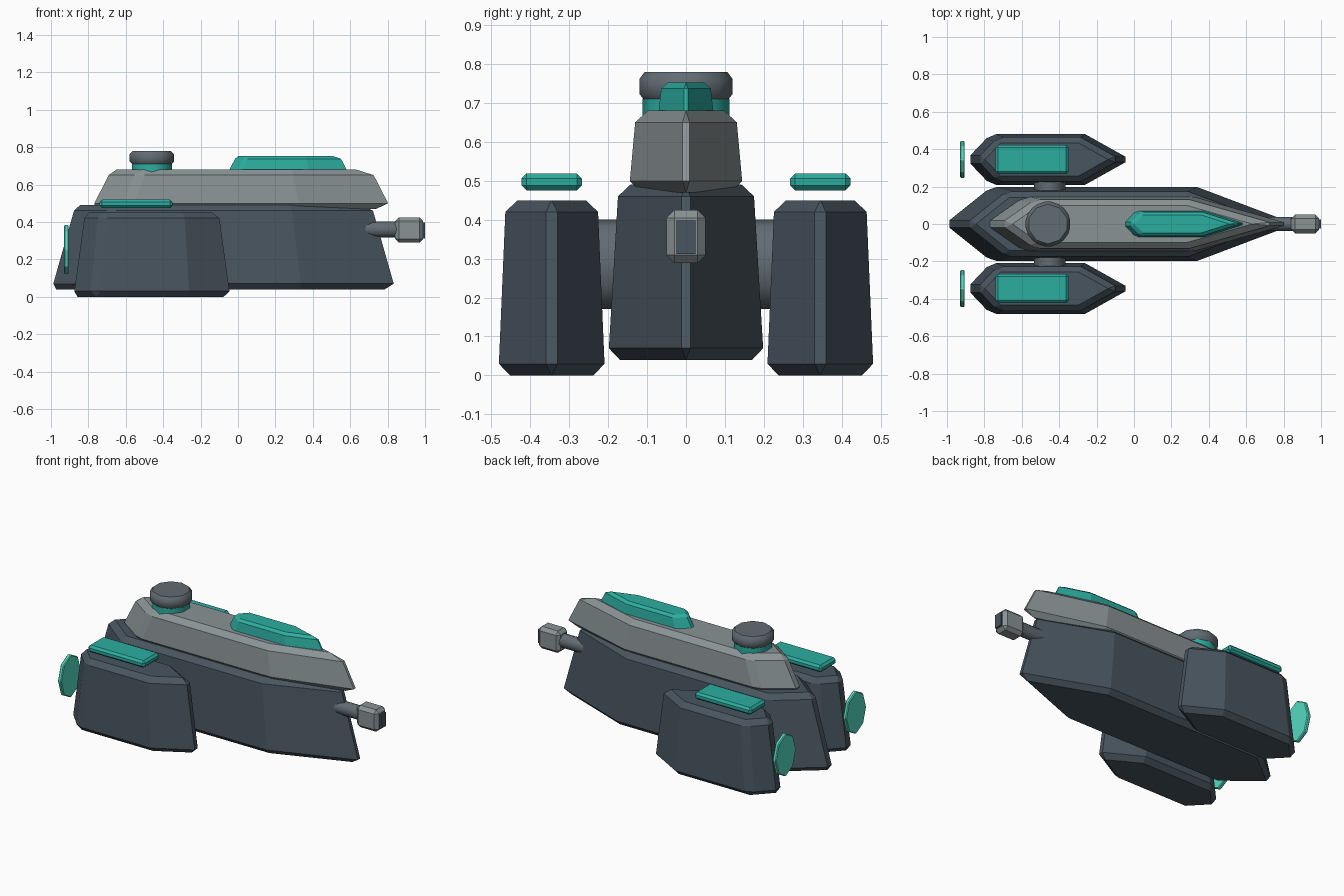
import bpy, math

if "Cube" in bpy.data.objects:
    bpy.data.objects.remove(bpy.data.objects["Cube"])

def material(name, rgb):
    m = bpy.data.materials.new(name)
    m.diffuse_color = (*rgb, 1)
    m.use_nodes = True
    m.node_tree.nodes["Principled BSDF"].inputs["Base Color"].default_value = m.diffuse_color
    return m

DARK = material("dark_plate", (0.065, 0.09, 0.115))
GREY = material("grey_plate", (0.25, 0.29, 0.30))
STEEL = material("steel", (0.12, 0.15, 0.17))
TEAL = material("teal_panel", (0.025, 0.42, 0.35))
GLOW = material("engine_glow", (0.09, 0.70, 0.53))

def finish(ob, name, mat, bevel=0.0):
    ob.name = name
    ob.data.materials.append(mat)
    if bevel:
        b = ob.modifiers.new("bevel", 'BEVEL')
        b.width = bevel
        b.segments = 1
        b.limit_method = 'ANGLE'
        b.angle_limit = math.radians(31)
    return ob

def boat(name, mat, back, c1, c2, tip, hw, z0, z1, taper, bevel, y=0.0):
    """Six-sided pointed prism, tapered towards its top."""
    outline = [(back, 0), (c1, -hw), (c2, -hw), (tip, 0), (c2, hw), (c1, hw)]
    mid = (back + tip) / 2
    verts = [(px, py + y, z0) for px, py in outline]
    verts += [(mid + (px - mid) * taper, py * taper + y, z1) for px, py in outline]
    faces = [tuple(range(5, -1, -1)), tuple(range(6, 12))]
    faces += [(i, (i + 1) % 6, (i + 1) % 6 + 6, i + 6) for i in range(6)]
    me = bpy.data.meshes.new(name)
    me.from_pydata(verts, [], faces)
    ob = bpy.data.objects.new(name, me)
    bpy.context.collection.objects.link(ob)
    return finish(ob, name, mat, bevel)

def apply_scale():
    bpy.ops.object.transform_apply(location=False, rotation=True, scale=True)

def box(name, mat, loc, size, bevel):
    bpy.ops.mesh.primitive_cube_add(size=1, location=loc)
    ob = bpy.context.object
    ob.scale = size
    apply_scale()
    return finish(ob, name, mat, bevel)

def cylinder(name, mat, loc, size, sides, axis='Z', bevel=0.0, smooth=False):
    """size = radii across the axis and the full length, in local x, y, z."""
    rot = {'X': (0, math.pi / 2, 0), 'Y': (math.pi / 2, 0, 0), 'Z': (0, 0, 0)}[axis]
    bpy.ops.mesh.primitive_cylinder_add(vertices=sides, radius=1, depth=1,
                                        location=loc, rotation=rot)
    ob = bpy.context.object
    ob.scale = size
    apply_scale()
    if smooth:
        bpy.ops.object.shade_smooth_by_angle(angle=math.radians(40))
    return finish(ob, name, mat, bevel)

# Main hull, upper deck and canopy
boat("hull", DARK, -1.02, -0.77, 0.34, 0.87, 0.20, 0.04, 0.49, 0.865, 0.03)
boat("upper_deck", GREY, -0.81, -0.60, 0.33, 0.85, 0.147, 0.47, 0.68, 0.87, 0.03)
boat("canopy", TEAL, -0.07, 0.0, 0.38, 0.61, 0.073, 0.655, 0.752, 0.85, 0.015)

# Turret
cylinder("turret_neck", TEAL, (-0.46, 0, 0.685), (0.112, 0.112, 0.05), 10, smooth=True)
cylinder("turret_cap", STEEL, (-0.46, 0, 0.7425), (0.125, 0.125, 0.075), 10,
         bevel=0.018, smooth=True)

# Nose gun
cylinder("gun_barrel", STEEL, (0.75, 0, 0.36), (0.042, 0.038, 0.22), 12, 'X', smooth=True)
box("gun_muzzle", GREY, (0.915, 0, 0.357), (0.15, 0.10, 0.136), 0.02)
box("gun_bore", DARK, (0.985, 0, 0.355), (0.03, 0.05, 0.085), 0)

# Side pods with struts, top panels and rear thrusters
for side, s in (("left", 1), ("right", -1)):
    y = 0.345 * s
    boat(side + "_pod", DARK, -0.90, -0.77, -0.26, -0.015, 0.137, 0.0, 0.45, 0.86, 0.03, y)
    cylinder(side + "_strut", STEEL, (-0.45, 0.20 * s, 0.285), (0.085, 0.115, 0.16), 12,
             'Y', smooth=True)
    box(side + "_top_panel", TEAL, (-0.545, y, 0.497), (0.39, 0.155, 0.044), 0.013)
    cylinder(side + "_thruster", GLOW, (-0.917, y, 0.253), (0.133, 0.10, 0.024), 8,
             'X', bevel=0.005)
